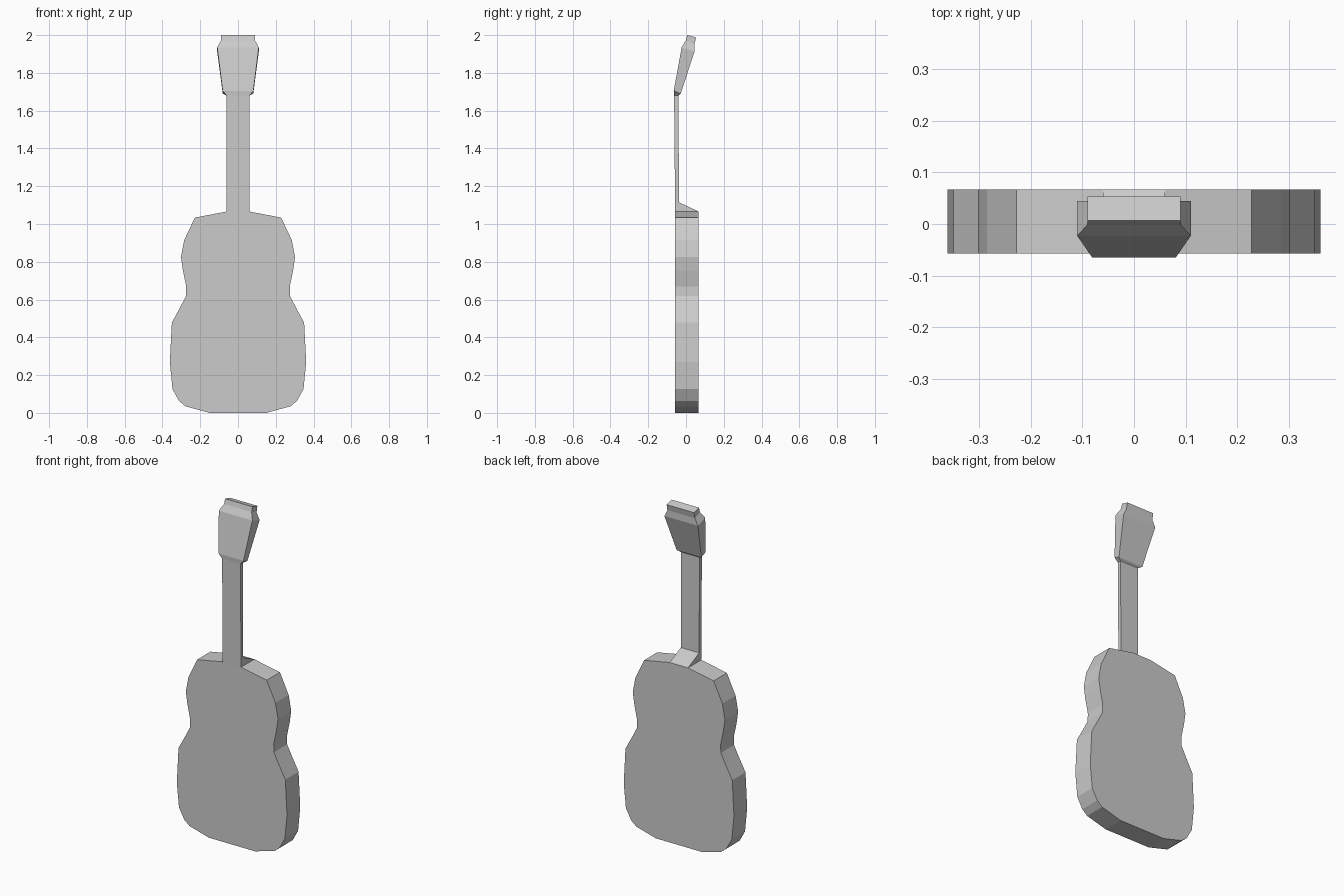
import bpy
import bmesh

if "Cube" in bpy.data.objects:
    bpy.data.objects.remove(bpy.data.objects["Cube"])


def make_object(name, bm):
    bmesh.ops.recalc_face_normals(bm, faces=bm.faces)
    mesh = bpy.data.meshes.new(name)
    bm.to_mesh(mesh)
    bm.free()
    obj = bpy.data.objects.new(name, mesh)
    bpy.context.collection.objects.link(obj)
    return obj


def loft(name, rings, cap_start=True):
    """Join equally sized point rings with quads and cap the ends."""
    bm = bmesh.new()
    loops = [[bm.verts.new(p) for p in ring] for ring in rings]
    n = len(loops[0])
    for a, b in zip(loops, loops[1:]):
        for i in range(n):
            j = (i + 1) % n
            bm.faces.new((a[i], a[j], b[j], b[i]))
    if cap_start:
        bm.faces.new(loops[0])
    bm.faces.new(loops[-1])
    return make_object(name, bm)


# Body: mirrored half outline (x, z), extruded front to back
FRONT, BACK = -0.057, 0.067
half = [(0.06, 1.066), (0.228, 1.034), (0.285, 0.915), (0.302, 0.825),
        (0.292, 0.755), (0.274, 0.67), (0.275, 0.62), (0.303, 0.565),
        (0.35, 0.478), (0.361, 0.27), (0.347, 0.127), (0.312, 0.063),
        (0.278, 0.035), (0.15, 0.0)]
outline = half + [(-x, z) for x, z in reversed(half)]
loft("guitar_body", [[(x, y, z) for x, z in outline] for y in (FRONT, BACK)])

# Neck and headstock: half width, front (y, z), back (y, z)
neck = [(0.06, FRONT, 1.066, BACK, 1.066),
        (0.06, -0.058, 1.115, -0.037, 1.115),
        (0.06, -0.063, 1.68, -0.04, 1.68)]
head = [(0.06, -0.063, 1.68, -0.04, 1.68),
        (0.081, -0.065, 1.705, -0.028, 1.69),
        (0.11, -0.023, 1.935, 0.045, 1.912),
        (0.09, -0.001, 1.972, 0.045, 1.952),
        (0.09, 0.007, 2.0, 0.053, 1.988)]


def section(w, yf, zf, yb, zb):
    return [(-w, yf, zf), (w, yf, zf), (w, yb, zb), (-w, yb, zb)]


loft("neck_and_headstock", [section(*s) for s in neck + head[1:]], cap_start=False)
